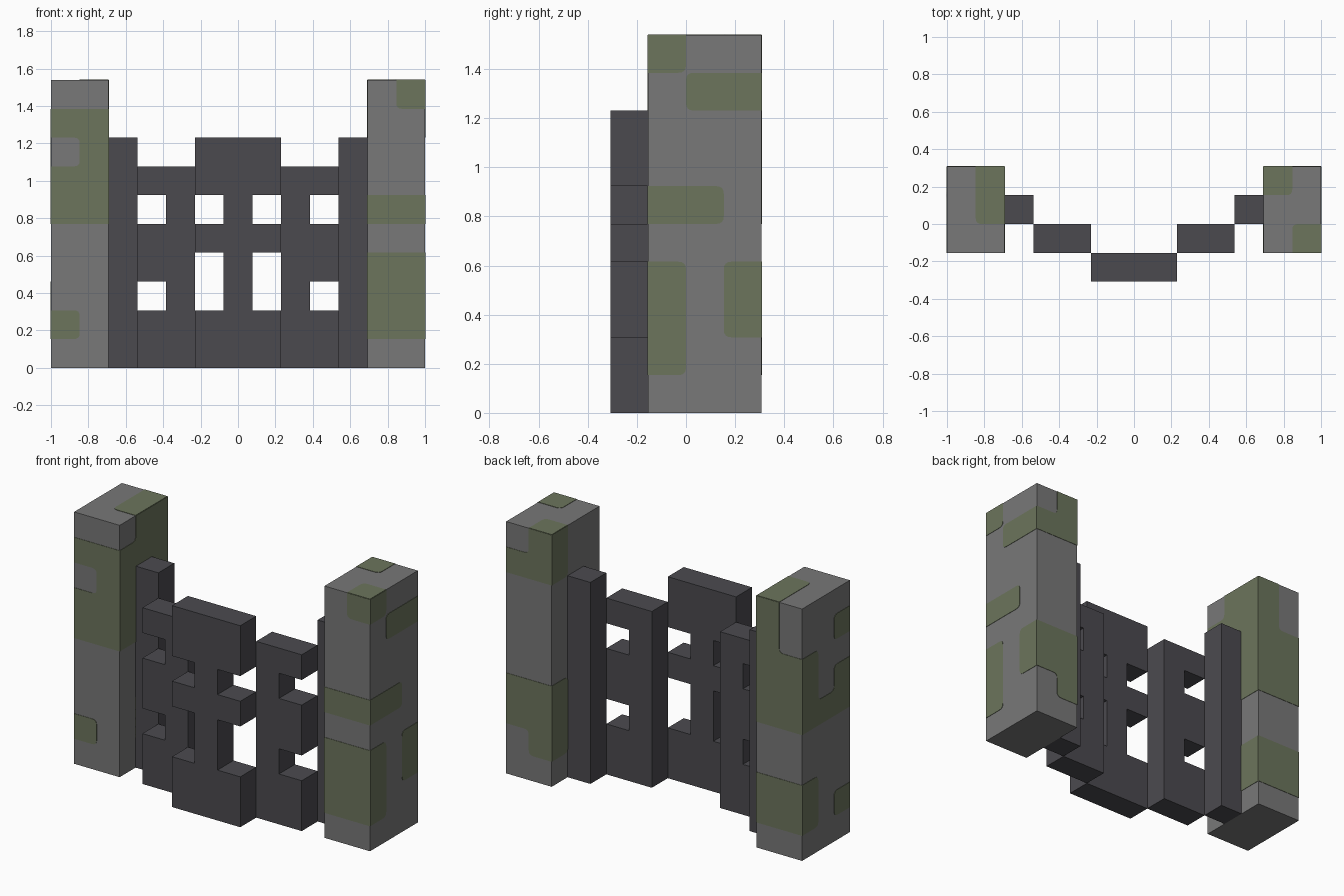
import bpy
import bmesh
from mathutils import Vector

U = 2 / 13        # one block in scene units
SKIN = 0.015      # moss plate thickness, in blocks
ROUND = 0.2       # moss corner radius, in blocks

if "Cube" in bpy.data.objects:
    bpy.data.objects.remove(bpy.data.objects["Cube"])


def make_material(name, rgb):
    linear = [(((c / 255) + 0.055) / 1.055) ** 2.4 for c in rgb] + [1]
    mat = bpy.data.materials.new(name)
    mat.use_nodes = True
    mat.diffuse_color = linear
    mat.node_tree.nodes["Principled BSDF"].inputs["Base Color"].default_value = linear
    return mat


stone = make_material("grey stone", (120, 120, 120))
moss = make_material("moss green", (108, 117, 92))
iron = make_material("dark iron", (75, 74, 79))


def steps(path):
    """Right-angled outline from alternating u, v values."""
    us, vs = path[::2], path[1::2]
    points = []
    for i, (u, v) in enumerate(zip(us, vs)):
        points += [(u, v), (us[(i + 1) % len(us)], v)]
    return [Vector(p) for p in points]


def soften(points, u_ends, v_ends):
    """Round the corners that do not lie on the border of the wall."""
    result = []
    for i, p in enumerate(points):
        if p.x in u_ends or p.y in v_ends:
            result.append(p)
            continue
        a = p + (points[i - 1] - p).normalized() * ROUND
        b = p + (points[(i + 1) % len(points)] - p).normalized() * ROUND
        for t in (0, 0.25, 0.5, 0.75, 1):
            result.append(a * (1 - t) ** 2 + p * 2 * t * (1 - t) + b * t * t)
    return result


def add_prism(bm, corners, push):
    """Extrude a flat outline along the push vector."""
    face = bm.faces.new([bm.verts.new(c * U) for c in corners])
    top = bmesh.ops.extrude_face_region(bm, geom=[face], use_keep_orig=True)["geom"]
    verts = [g for g in top if isinstance(g, bmesh.types.BMVert)]
    bmesh.ops.translate(bm, verts=verts, vec=push * U)


def finish(bm, name, mat):
    bmesh.ops.recalc_face_normals(bm, faces=bm.faces)
    mesh = bpy.data.meshes.new(name)
    bm.to_mesh(mesh)
    bm.free()
    mesh.materials.append(mat)
    bpy.context.collection.objects.link(bpy.data.objects.new(name, mesh))


def panel(name, path, y, depth, mat, side=1):
    """Upright slab with a stepped outline."""
    bm = bmesh.new()
    corners = [Vector((side * p.x, y, p.y)) for p in steps(path)]
    add_prism(bm, corners, Vector((0, depth, 0)))
    finish(bm, name, mat)


def moss_layer(name, side, patches):
    """Thin moss plates on each wall of one pillar."""
    xs, ys, zs = (side * 4.5, side * 6.5), (-1, 2), (0, 10)
    walls = {
        "front": (lambda p: (p.x, -1, p.y), (0, -1, 0), xs, zs),
        "back": (lambda p: (p.x, 2, p.y), (0, 1, 0), xs, zs),
        "outer": (lambda p: (xs[1], p.x, p.y), (side, 0, 0), ys, zs),
        "inner": (lambda p: (xs[0], p.x, p.y), (-side, 0, 0), ys, zs),
        "top": (lambda p: (p.x, p.y, 10), (0, 0, 1), xs, ys),
    }
    bm = bmesh.new()
    for wall, paths in patches.items():
        place, normal, u_ends, v_ends = walls[wall]
        for path in paths:
            outline = soften(steps(path), u_ends, v_ends)
            add_prism(bm, [Vector(place(p)) for p in outline], Vector(normal) * SKIN)
    finish(bm, name, moss)


# Gate: centre lattice, two stepped-back lattices, two end posts
panel("centre_lattice", (-1.5, 0, 1.5, 2, 0.5, 4, 1.5, 5, 0.5, 6,
                         1.5, 8, -1.5, 6, -0.5, 5, -1.5, 4, -0.5, 2), -2, 1, iron)
for label, side in (("left", 1), ("right", -1)):
    panel(label + "_lattice", (1.5, 0, 3.5, 2, 2.5, 3, 3.5, 5, 2.5, 6, 3.5, 7),
          -1, 1, iron, side)
    panel(label + "_gate_post", (3.5, 0, 4.5, 8), 0, 1, iron, side)
    panel(label + "_pillar", (4.5, 0, 6.5, 10), -1, 3, stone, side)

# Moss on the pillars
moss_layer("right_pillar_moss", -1, {
    "front": [(-6.5, 5, -4.5, 9, -6.5, 8, -5.5, 7), (-6.5, 1, -5.5, 2)],
    "back": [(-6.5, 5, -4.5, 10, -5.5, 8), (-6.5, 1, -4.5, 3)],
    "outer": [(-1, 8, 0, 9), (-1, 5, 2, 8, 1, 6, 0, 7), (1, 1, 2, 3), (-1, 1, 0, 2)],
    "inner": [(-1, 5, 2, 10, 0, 9), (0, 1, 2, 3)],
    "top": [(-5.5, 0, -4.5, 2)],
})
moss_layer("left_pillar_moss", 1, {
    "front": [(5.5, 9, 6.5, 10), (4.5, 5, 6.5, 6), (4.5, 1, 6.5, 4)],
    "back": [(6.5, 8, 4.5, 10, 5.5, 9), (6.5, 2, 5.5, 1, 4.5, 4)],
    "outer": [(-1, 9, 0, 10), (0, 8, 2, 9), (-1, 5, 1, 6), (-1, 1, 0, 4), (1, 2, 2, 4)],
    "inner": [(1, 8, 2, 10), (-1, 5, 0, 6), (-1, 1, 0, 4), (1, 1, 2, 4)],
    "top": [(4.5, 1, 5.5, 2), (5.5, -1, 6.5, 0)],
})
